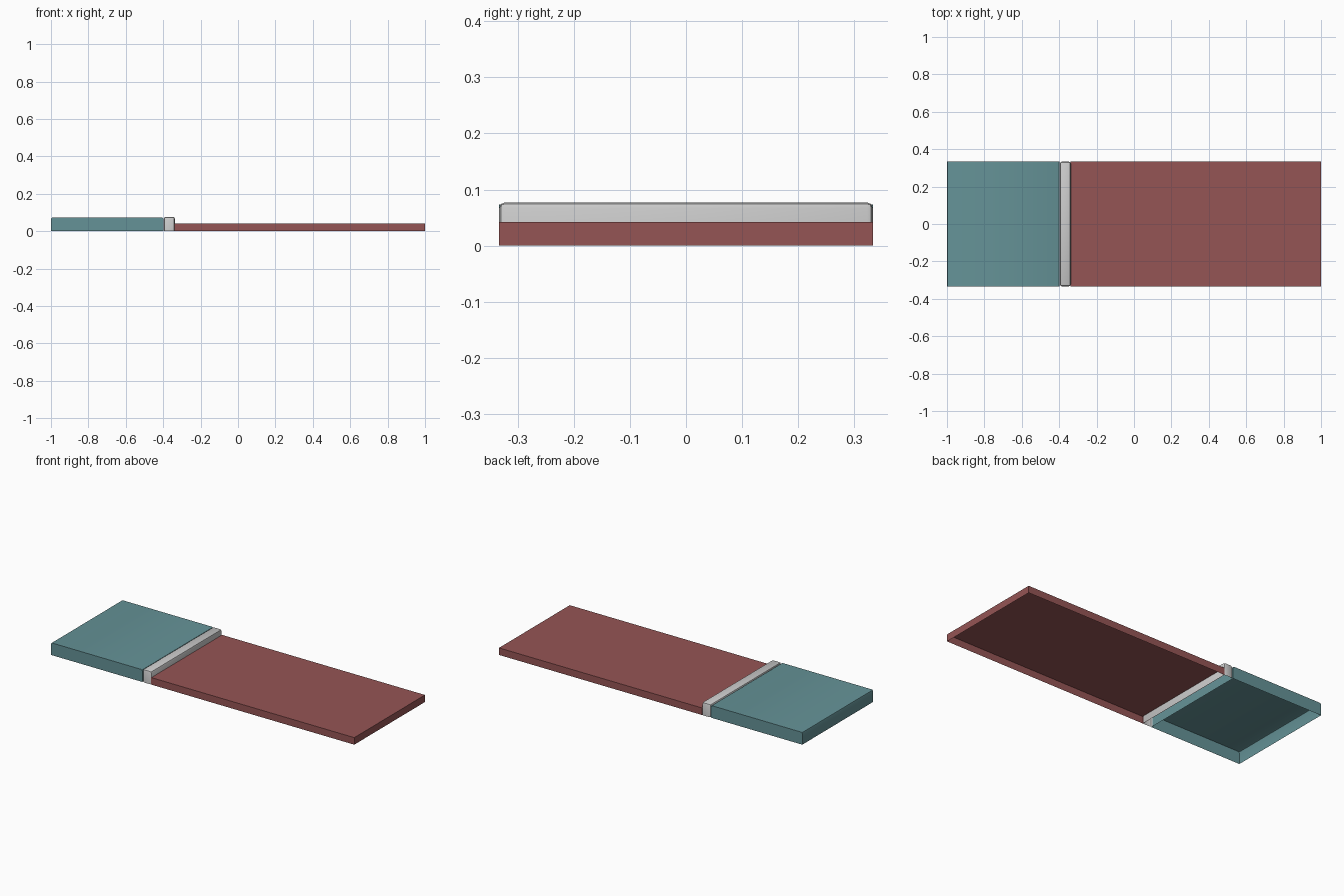
import bpy, bmesh

if "Cube" in bpy.data.objects:
    bpy.data.objects.remove(bpy.data.objects["Cube"])

HALF_Y = 0.333


def part(name, x0, x1, height, open_dirs, edge_test=None, width=0.01, color=None):
    """Box shell standing on z=0, with chosen edges rounded and chosen sides left open."""
    bm = bmesh.new()
    bmesh.ops.create_cube(bm, size=1)
    for v in bm.verts:
        v.co.x = x1 if v.co.x > 0 else x0
        v.co.y = HALF_Y if v.co.y > 0 else -HALF_Y
        v.co.z = height if v.co.z > 0 else 0
    if edge_test:
        edges = [e for e in bm.edges if edge_test(*e.verts)]
        bmesh.ops.bevel(bm, geom=edges, offset=width, segments=2, profile=0.5, affect='EDGES')
    bm.normal_update()
    holes = [f for f in bm.faces
             if any(f.normal[axis] * sign > 0.99 for axis, sign in open_dirs)]
    bmesh.ops.delete(bm, geom=holes, context='FACES')
    mesh = bpy.data.meshes.new(name)
    bm.to_mesh(mesh)
    bm.free()
    obj = bpy.data.objects.new(name, mesh)
    bpy.context.collection.objects.link(obj)
    if color:
        mat = bpy.data.materials.new(name + "_color")
        mat.diffuse_color = (*color, 1)
        mat.use_nodes = True
        mat.node_tree.nodes["Principled BSDF"].inputs["Base Color"].default_value = mat.diffuse_color
        mesh.materials.append(mat)
    bpy.context.view_layer.objects.active = obj
    bpy.ops.object.select_all(action='DESELECT')
    obj.select_set(True)
    bpy.ops.object.shade_smooth_by_angle()
    return obj


BOTTOM = (2, -1)


# top edges running across the model, in y
def cross_top(a, b):
    return a.co.z > 0 and b.co.z > 0 and abs(a.co.x - b.co.x) < 1e-5


# top rim and upright corners
def top_and_upright(a, b):
    return a.co.z > 0 or b.co.z > 0


# Road slab: hollow underneath, sharp edges
part("road", -0.34, 1.0, 0.042, [BOTTOM], color=(0.30, 0.09, 0.09))

# Raised pavement: hollow underneath, rounded at both ends
part("pavement", -1.0, -0.398, 0.073, [BOTTOM], cross_top, 0.008, (0.13, 0.29, 0.31))

# Kerb: rounded strip, open below and towards the pavement
part("kerb", -0.396, -0.338, 0.077, [BOTTOM, (0, -1)], top_and_upright, 0.01)
